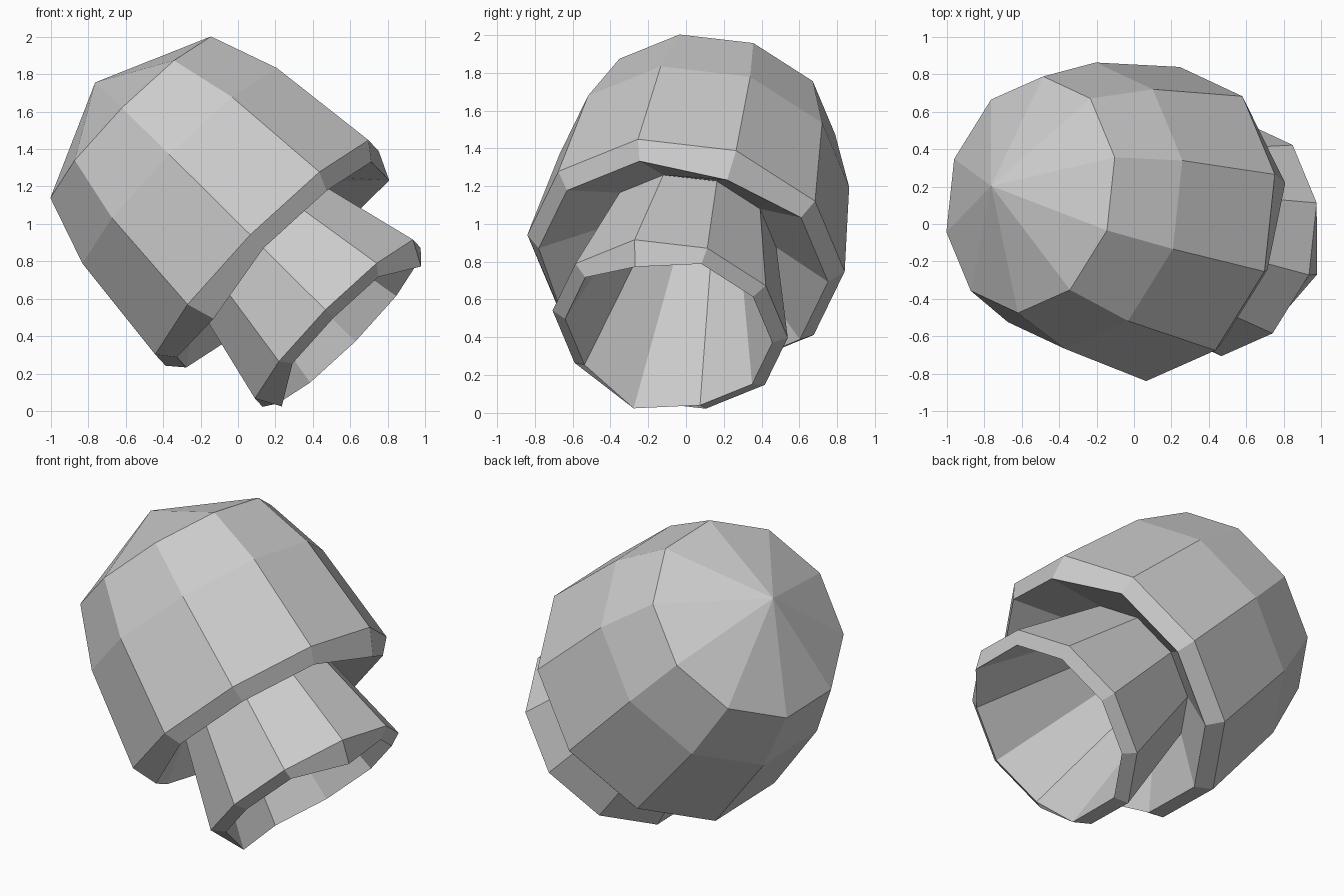
import bpy, bmesh, math
from mathutils import Vector

if "Cube" in bpy.data.objects:
    bpy.data.objects.remove(bpy.data.objects["Cube"])

# Shared tilted axis: runs from the cap apex down through the stem
CENTRE = Vector((0.155, 0.0, 0.845))          # middle of the cap's widest ring
AXIS = Vector((0.70, -0.155, -0.695)).normalized()
U = Vector((0.702, 0.312, 0.64))
U = (U - AXIS * U.dot(AXIS)).normalized()
V = AXIS.cross(U)
SIDES = 10


def lathe(name, profile, close_end=False):
    """Revolve (distance, radius, {corner: extra distance}) around the axis."""
    bm = bmesh.new()
    rings = []
    for s, r, extra in profile:
        if r == 0:
            rings.append([bm.verts.new(CENTRE + AXIS * s)] * SIDES)
            continue
        ring = []
        for i in range(SIDES):
            t = math.tau * i / SIDES
            out = U * math.cos(t) + V * math.sin(t)
            ring.append(bm.verts.new(CENTRE + AXIS * (s + extra.get(i, 0)) + out * r))
        rings.append(ring)
    for a, b in zip(rings, rings[1:]):
        for i in range(SIDES):
            j = (i + 1) % SIDES
            corners = list(dict.fromkeys((a[i], b[i], b[j], a[j])))
            bm.faces.new(corners)
    if close_end:
        bm.faces.new(rings[-1])
    bmesh.ops.recalc_face_normals(bm, faces=bm.faces)
    mesh = bpy.data.meshes.new(name)
    bm.to_mesh(mesh)
    bm.free()
    obj = bpy.data.objects.new(name, mesh)
    bpy.context.collection.objects.link(obj)
    return obj


# Domed cap with a slightly uneven lip and a shallow underside
lathe("mushroom_cap", [
    (-1.31, 0, {}),
    (-1.01, 0.64, {}),
    (-0.63, 0.775, {}),
    (0.0, 0.85, {}),
    (0.09, 0.775, {0: 0.065, 4: 0.055}),
    (-0.12, 0.465, {}),
])

# Flared hollow stem: outside wall, uneven lip, tapering bore
lathe("mushroom_stem", [
    (-0.12, 0.465, {}),
    (0.54, 0.63, {}),
    (0.59, 0.555, {1: 0.08, 5: 0.08}),
    (-0.45, 0.25, {}),
], close_end=True)
